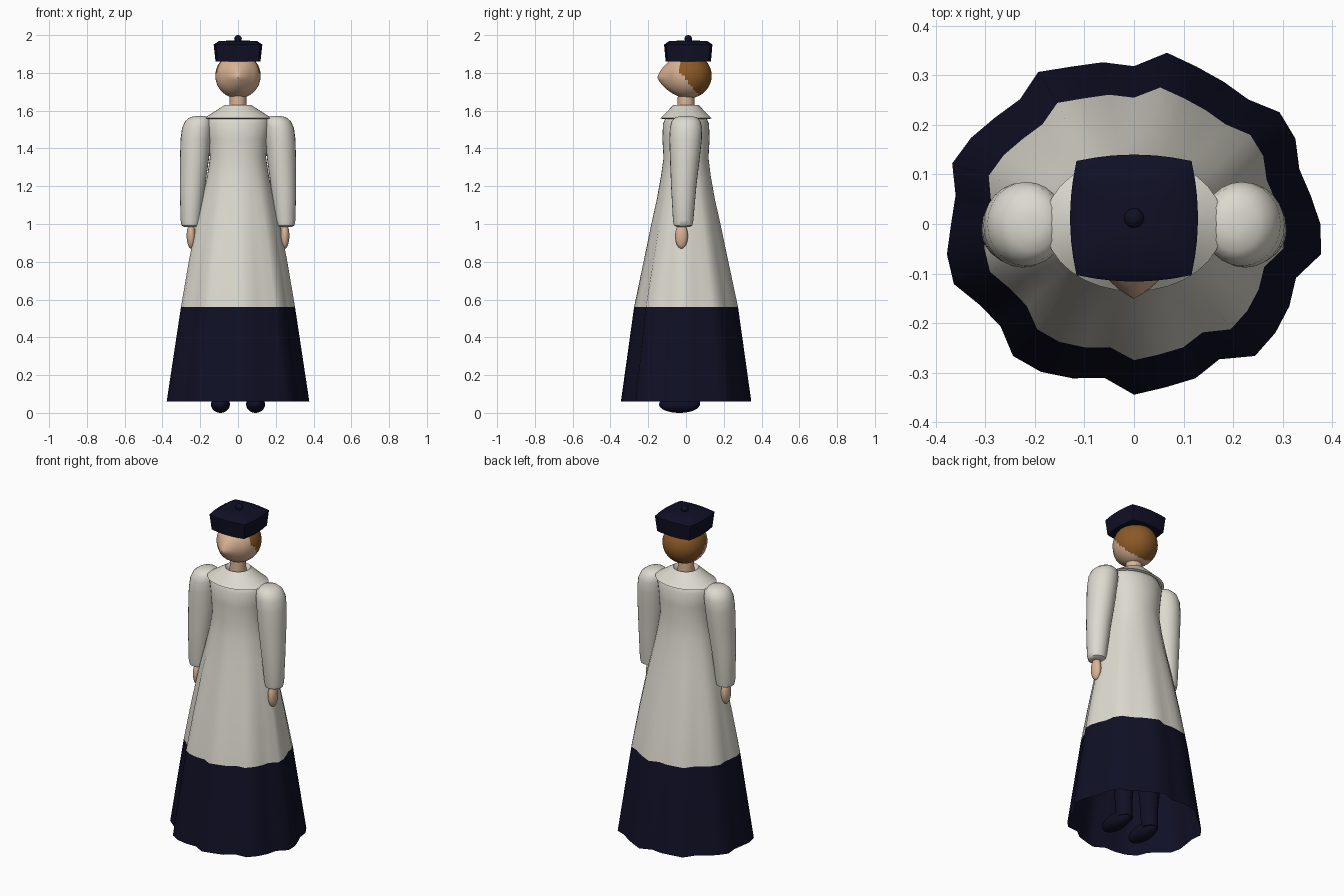
import bpy, bmesh, math
from mathutils import Vector

cube = bpy.data.objects.get("Cube")
if cube:
    bpy.data.objects.remove(cube)


def material(name, rgb):
    m = bpy.data.materials.new(name)
    m.use_nodes = True
    m.diffuse_color = (*rgb, 1)
    m.node_tree.nodes["Principled BSDF"].inputs["Base Color"].default_value = (*rgb, 1)
    return m


NAVY = material("navy cloth", (0.005, 0.005, 0.019))
CREAM = material("cream cloth", (0.72, 0.70, 0.62))
SKIN = material("skin", (0.70, 0.45, 0.30))
HAIR = material("brown hair", (0.26, 0.10, 0.02))
parts = []


def finish(name, bm, *mats):
    bmesh.ops.recalc_face_normals(bm, faces=bm.faces[:])
    mesh = bpy.data.meshes.new(name)
    bm.to_mesh(mesh)
    bm.free()
    for m in mats:
        mesh.materials.append(m)
    ob = bpy.data.objects.new(name, mesh)
    bpy.context.collection.objects.link(ob)
    parts.append(ob)
    return ob


def circle(t, level):
    return math.cos(t), math.sin(t)


def loft(rings, n=32, shape=circle, bottom=True, top=True):
    """Stack rings of (z, rx, ry, cx, cy) and skin them."""
    bm = bmesh.new()
    rows = []
    for level, ring in enumerate(rings):
        z, rx, ry, cx, cy = (*ring, 0, 0)[:5]
        row = []
        for i in range(n):
            u, v = shape(math.tau * i / n, level)
            row.append(bm.verts.new((cx + rx * u, cy + ry * v, z)))
        rows.append(row)
    for a, b in zip(rows, rows[1:]):
        for i in range(n):
            j = (i + 1) % n
            bm.faces.new((a[i], a[j], b[j], b[i]))
    if bottom:
        bm.faces.new(rows[0][::-1])
    if top:
        bm.faces.new(rows[-1])
    return bm


def ball(centre, radii, u=24, v=16):
    bm = bmesh.new()
    bmesh.ops.create_uvsphere(bm, u_segments=u, v_segments=v, radius=1)
    for p in bm.verts:
        p.co = Vector(c + r * k for c, r, k in zip(centre, radii, p.co))
    return bm


# Dress: irregular hem folds that fade out towards the waist
FOLDS = [106, 102, 100, 106, 108, 101, 102, 104, 108, 98, 102, 104,
         109, 101, 103, 107, 110, 103, 104, 108, 109, 101, 99, 107,
         106, 102, 97, 106, 103, 102, 97, 107, 105, 102, 98, 108]
FADE = [1, 0.95, 0.75, 0.5, 0.3, 0.15]


def folded(t, level):
    fold = FOLDS[round(t / math.tau * len(FOLDS)) % len(FOLDS)] / 100
    k = 1 + (fold - 1) * (FADE[level] if level < len(FADE) else 0)
    return k * math.cos(t), k * math.sin(t)


HEM_BAND = 0.56
dress = loft([(0.06, 0.355, 0.325), (HEM_BAND, 0.285, 0.26), (0.8, 0.25, 0.215),
              (1.0, 0.216, 0.178), (1.13, 0.188, 0.152), (1.25, 0.163, 0.132),
              (1.35, 0.149, 0.119), (1.45, 0.155, 0.125), (1.53, 0.168, 0.122),
              (1.57, 0.155, 0.105), (1.6, 0.09, 0.07)], n=len(FOLDS), shape=folded, bottom=False)
for f in dress.faces:
    f.material_index = int(f.calc_center_median().z > HEM_BAND)
finish("dress", dress, NAVY, CREAM)

# Wide flat collar and neck
finish("collar", loft([(1.555, 0.165, 0.122), (1.56, 0.18, 0.136), (1.58, 0.148, 0.115),
                       (1.63, 0.07, 0.067), (1.605, 0.05, 0.05)],
                      bottom=False, top=False), CREAM)
finish("neck", loft([(1.58, 0.046, 0.046), (1.7, 0.043, 0.043)]), SKIN)

# Head with a pointed face; the back is hair
head = ball((0, 0.01, 1.785), (0.12, 0.126, 0.12), 48, 32)
for p in head.verts:
    if p.co.y < 0:
        ridge = max(0, 1 - abs(p.co.x) / 0.07) * max(0, 1 - abs(p.co.z - 1.775) / 0.09)
        p.co.y -= 0.037 * ridge
for f in head.faces:
    c = f.calc_center_median()
    f.material_index = int(c.y > -0.03 + max(0, 1.8 - c.z) * 0.82)
finish("head", head, SKIN, HAIR)


# Square cap with bulging sides and a button on top
def bulged_square(t, level):
    u, v = math.cos(t), math.sin(t)
    m = max(abs(u), abs(v))
    u, v = u / m, v / m
    return u * (1 - 0.1 * v * v), v * (1 - 0.1 * u * u)


finish("cap", loft([(1.86, 0.119, 0.12, 0, 0.012), (1.95, 0.129, 0.128, 0, 0.012),
                    (1.968, 0.102, 0.102, 0, 0.012), (1.972, 0.03, 0.03, 0, 0.012)],
                   shape=bulged_square), NAVY)
finish("cap_button", ball((0, 0.012, 1.98), (0.02, 0.02, 0.02)), NAVY)

# Arms, hands, legs and shoes on both sides
SLEEVE = [(0.985, 0.035, 0.035, 0.25, -0.015), (0.992, 0.048, 0.049, 0.25, -0.015),
          (1.02, 0.054, 0.054, 0.25, -0.015), (1.2, 0.067, 0.067, 0.241, -0.012),
          (1.35, 0.077, 0.079, 0.23, -0.006), (1.45, 0.08, 0.086, 0.224, -0.002),
          (1.51, 0.079, 0.085, 0.217, 0), (1.545, 0.069, 0.076, 0.21, 0),
          (1.565, 0.05, 0.055, 0.205, 0), (1.573, 0.02, 0.022, 0.2, 0)]
LEG = [(0.04, 0.044, 0.05, 0.09, 0.025), (0.15, 0.046, 0.05, 0.09, 0.02),
       (0.3, 0.06, 0.062, 0.09, 0.02), (0.6, 0.07, 0.07, 0.09, 0.01)]
for side, s in (("left", 1), ("right", -1)):
    finish(side + "_sleeve", loft([(z, a, b, s * x, y) for z, a, b, x, y in SLEEVE], 24), CREAM)
    finish(side + "_hand", ball((s * 0.248, -0.024, 0.937), (0.024, 0.034, 0.067)), SKIN)
    finish(side + "_leg", loft([(z, a, b, s * x, y) for z, a, b, x, y in LEG], 20), NAVY)
    finish(side + "_shoe", ball((s * 0.093, -0.035, 0.045), (0.05, 0.108, 0.045)), NAVY)

# Smooth shading with crisp edges
bpy.ops.object.select_all(action="DESELECT")
for ob in parts:
    ob.select_set(True)
bpy.context.view_layer.objects.active = parts[0]
bpy.ops.object.shade_smooth_by_angle(angle=math.radians(50))
